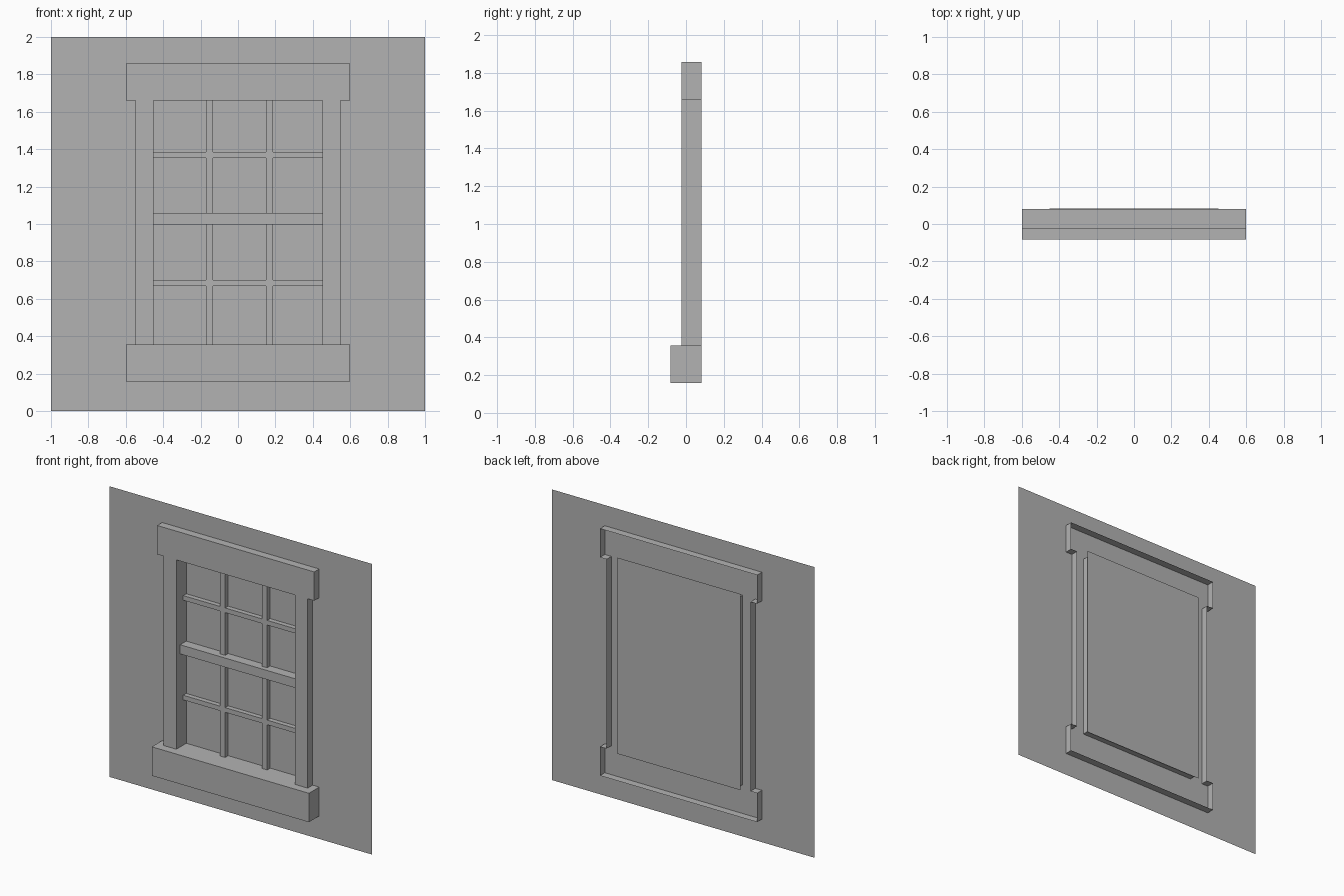
import bpy
import bmesh

cube = bpy.data.objects.get("Cube")
if cube:
    bpy.data.objects.remove(cube)

GREY = (0.45, 0.45, 0.45, 1)
mat = bpy.data.materials.new("plain grey")
mat.use_nodes = True
mat.diffuse_color = GREY
mat.node_tree.nodes["Principled BSDF"].inputs["Base Color"].default_value = GREY

# Depths, front to back
SILL_Y, CASING_Y, WALL_Y, BACK_Y, GLASS_Y = -0.083, -0.025, 0.029, 0.081, 0.083
# Casing outline and opening
HEAD_X, JAMB_X, OPEN_X = 0.598, 0.548, 0.452
SILL_Z, OPEN_LOW, OPEN_HIGH, HEAD_Z = 0.158, 0.357, 1.66, 1.858


def finish(name, bm):
    mesh = bpy.data.meshes.new(name)
    bm.to_mesh(mesh)
    bm.free()
    mesh.materials.append(mat)
    obj = bpy.data.objects.new(name, mesh)
    bpy.context.collection.objects.link(obj)
    return obj


def panel(bm, x0, x1, z0, z1, y):
    """Flat upright rectangle facing the front."""
    corners = ((x0, z0), (x1, z0), (x1, z1), (x0, z1))
    return bm.faces.new([bm.verts.new((x, y, z)) for x, z in corners])


def ribbon(bm, outline, y0, y1):
    """Walls that follow a closed outline from depth y0 to y1."""
    front = [bm.verts.new((x, y0, z)) for x, z in outline]
    back = [bm.verts.new((x, y1, z)) for x, z in outline]
    for i in range(len(outline)):
        j = (i + 1) % len(outline)
        bm.faces.new((front[i], back[i], back[j], front[j]))


def bar(name, x0, x1, z0, z1, y0, y1):
    """Open-backed bar: a front panel with side walls."""
    bm = bmesh.new()
    panel(bm, x0, x1, z0, z1, y0)
    ribbon(bm, ((x0, z0), (x1, z0), (x1, z1), (x0, z1)), y0, y1)
    bmesh.ops.remove_doubles(bm, verts=bm.verts, dist=0.0001)
    return finish(name, bm)


# Wall sheet with the window opening left out
bm = bmesh.new()
panel(bm, -1, 1, 0, OPEN_LOW, WALL_Y)
panel(bm, -1, 1, OPEN_HIGH, 2, WALL_Y)
panel(bm, -1, -OPEN_X, OPEN_LOW, OPEN_HIGH, WALL_Y)
panel(bm, OPEN_X, 1, OPEN_LOW, OPEN_HIGH, WALL_Y)
finish("wall", bm)

# Casing: hollow shell open at the back, made of head, jambs and sill
half = [(HEAD_X, SILL_Z), (HEAD_X, OPEN_LOW), (JAMB_X, OPEN_LOW),
        (JAMB_X, OPEN_HIGH), (HEAD_X, OPEN_HIGH), (HEAD_X, HEAD_Z)]
outline = half + [(-x, z) for x, z in reversed(half)]
opening = [(-OPEN_X, OPEN_LOW), (-OPEN_X, OPEN_HIGH),
           (OPEN_X, OPEN_HIGH), (OPEN_X, OPEN_LOW)]
bm = bmesh.new()
ribbon(bm, outline, CASING_Y, BACK_Y)
ribbon(bm, opening, CASING_Y, GLASS_Y)
panel(bm, -HEAD_X, HEAD_X, OPEN_HIGH, HEAD_Z, CASING_Y)
panel(bm, -JAMB_X, -OPEN_X, OPEN_LOW, OPEN_HIGH, CASING_Y)
panel(bm, OPEN_X, JAMB_X, OPEN_LOW, OPEN_HIGH, CASING_Y)
finish("window_casing", bm)

# Sill nose standing out in front of the casing
bar("sill", -HEAD_X, HEAD_X, SILL_Z, OPEN_LOW, SILL_Y, CASING_Y)

# Glass sheet behind the opening
bm = bmesh.new()
panel(bm, -0.473, 0.463, 0.345, 1.695, GLASS_Y)
finish("glass", bm)

# Meeting rail and glazing bars
RAIL_LOW, RAIL_HIGH, BAR_Y = 0.997, 1.06, 0.05
bar("meeting_rail", -OPEN_X, OPEN_X, RAIL_LOW, RAIL_HIGH, 0.017, GLASS_Y)
sashes = {"lower": (OPEN_LOW, RAIL_LOW, 0.668),
          "upper": (RAIL_HIGH, OPEN_HIGH, 1.354)}
for sash, (low, high, cross) in sashes.items():
    bar(sash + "_cross_bar", -OPEN_X, OPEN_X, cross, cross + 0.032, BAR_Y, GLASS_Y)
    for side, x in (("right", -0.171), ("left", 0.149)):
        bar(f"{sash}_{side}_upright_bar", x, x + 0.038, low, high, BAR_Y, GLASS_Y)
